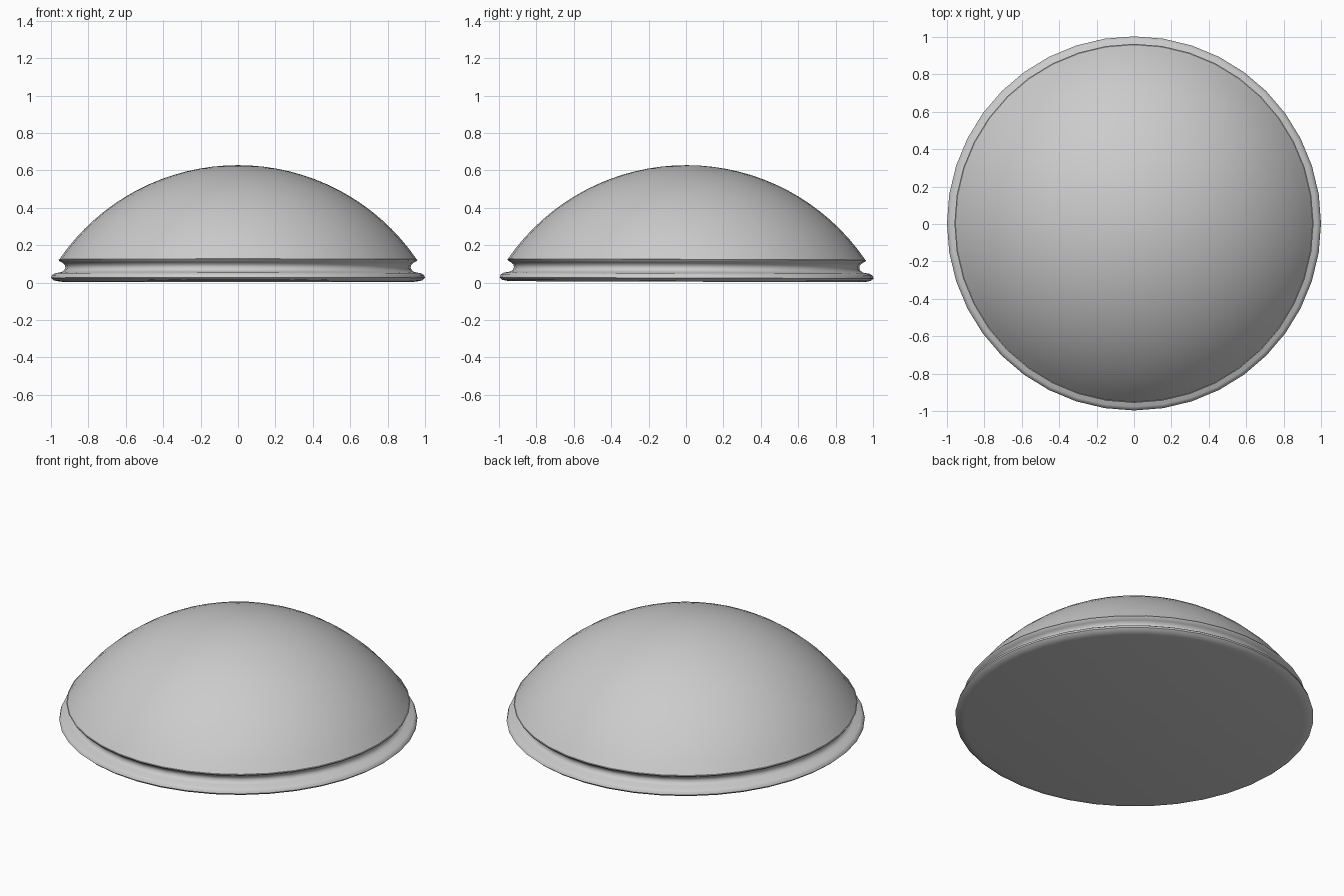
import bpy, bmesh, math
from mathutils import Matrix

if "Cube" in bpy.data.objects:
    bpy.data.objects.remove(bpy.data.objects["Cube"])

SEG = 40

def lathe(name, profile, tilt=0.0, shift_y=0.0, sharp=40):
    bm = bmesh.new()
    rings = []
    for r, z in profile:
        if r == 0:
            rings.append([bm.verts.new((0, 0, z))] * SEG)
        else:
            rings.append([bm.verts.new((r * math.cos(2 * math.pi * i / SEG),
                                        r * math.sin(2 * math.pi * i / SEG), z))
                          for i in range(SEG)])
    for lo, hi in zip(rings, rings[1:]):
        for i in range(SEG):
            j = (i + 1) % SEG
            quad = list(dict.fromkeys((lo[i], lo[j], hi[j], hi[i])))
            bm.faces.new(quad)
    bmesh.ops.recalc_face_normals(bm, faces=bm.faces)
    bm.transform(Matrix.Translation((0, shift_y, 0)) @ Matrix.Rotation(tilt, 4, 'X'))
    mesh = bpy.data.meshes.new(name)
    bm.to_mesh(mesh)
    bm.free()
    ob = bpy.data.objects.new(name, mesh)
    bpy.context.collection.objects.link(ob)
    bpy.context.view_layer.objects.active = ob
    ob.select_set(True)
    bpy.ops.object.shade_smooth_by_angle(angle=math.radians(sharp))
    ob.select_set(False)
    return ob

# Flat underside, flared base rim and the groove above it
lower = [(0, 0.005), (0.95, 0.005), (0.985, 0.012), (1.0, 0.025), (0.995, 0.04),
         (0.98, 0.05), (0.945, 0.056), (0.93, 0.065), (0.923, 0.08),
         (0.926, 0.095), (0.94, 0.107), (0.955, 0.115), (0.96, 0.124)]

# Shallow dome: spherical cap from the lip to the crown
R, CZ = 1.158, -0.53
a0 = math.asin(0.955 / R)
cap = [(R * math.sin(a0 * (1 - k / 16)), CZ + R * math.cos(a0 * (1 - k / 16)))
       for k in range(16)] + [(0, CZ + R)]

lathe("dome_cover", lower + cap, tilt=-0.003, shift_y=0.003)
